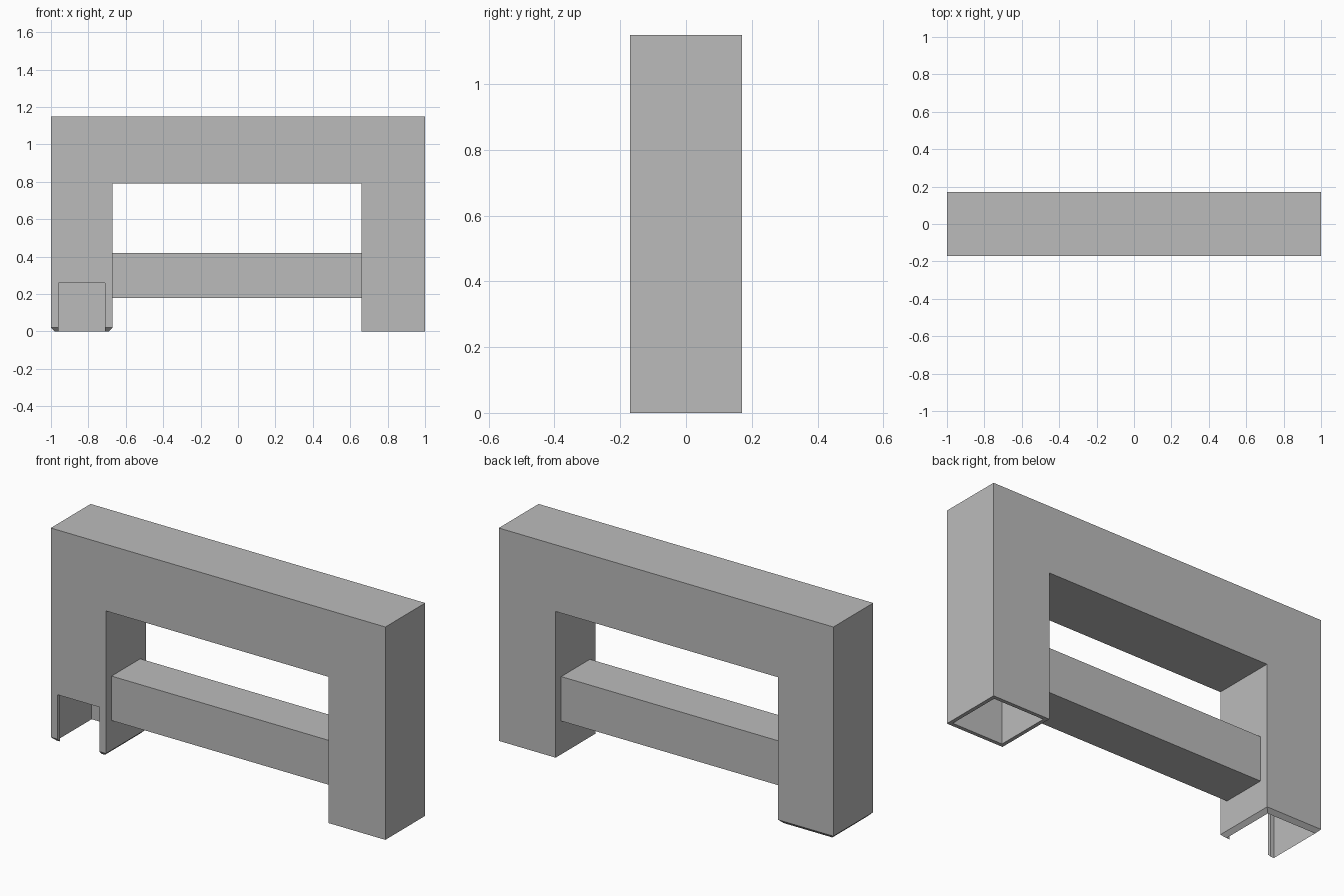
import bpy
import bmesh

cube = bpy.data.objects.get("Cube")
if cube:
    bpy.data.objects.remove(cube, do_unlink=True)

grey = bpy.data.materials.new("plain_grey")
grey.use_nodes = True
colour = (0.5, 0.5, 0.5, 1)
grey.diffuse_color = colour
grey.node_tree.nodes["Principled BSDF"].inputs["Base Color"].default_value = colour

WALL = 0.02
DEPTH = 0.17
TOP = 1.15


def finish(name, bm):
    bmesh.ops.recalc_face_normals(bm, faces=bm.faces)
    mesh = bpy.data.meshes.new(name)
    bm.to_mesh(mesh)
    bm.free()
    mesh.materials.append(grey)
    obj = bpy.data.objects.new(name, mesh)
    bpy.context.collection.objects.link(obj)
    return obj


def skin(bm, inset, foot):
    """One skin of the hollow frame, open under both legs."""
    left, right = -1 + inset, 1 - inset
    in_l, in_r = -0.67 - inset, 0.66 + inset
    top, under, y = TOP - inset, 0.79 + inset, DEPTH - inset
    outline = [(left, foot), (left, top), (right, top), (right, 0),
               (in_r, 0), (in_r, under), (in_l, under), (in_l, foot)]
    notch = [(-0.71, foot), (-0.71, 0.26), (-0.96, 0.26), (-0.96, foot)]
    front = [bm.verts.new((x, -y, z)) for x, z in outline + notch]
    back = [bm.verts.new((x, y, z)) for x, z in outline]
    bm.faces.new(front)
    bm.faces.new(back[::-1])
    for i in range(7):
        if i != 3:  # the right foot stays open
            bm.faces.new((front[i], back[i], back[i + 1], front[i + 1]))
    # open edges: right foot loop, then left foot loop with the notch
    return ([front[3], back[3], back[4], front[4]],
            [front[0], back[0], back[7]] + front[7:])


# Hollow frame: two legs and a top beam, notched at the front of one foot
bm = bmesh.new()
outer = skin(bm, 0, WALL)
inner = skin(bm, WALL, 0)
for a, b in zip(outer, inner):
    for i in range(len(a)):
        j = (i + 1) % len(a)
        bm.faces.new((a[i], a[j], b[j], b[i]))
finish("hollow_frame", bm)

# Cross rail between the legs
bm = bmesh.new()
bmesh.ops.create_cube(bm, size=1)
for v in bm.verts:
    v.co.x = 0.66 if v.co.x > 0 else -0.67
    v.co.y *= 0.245
    v.co.z = 0.42 if v.co.z > 0 else 0.18
finish("cross_rail", bm)
